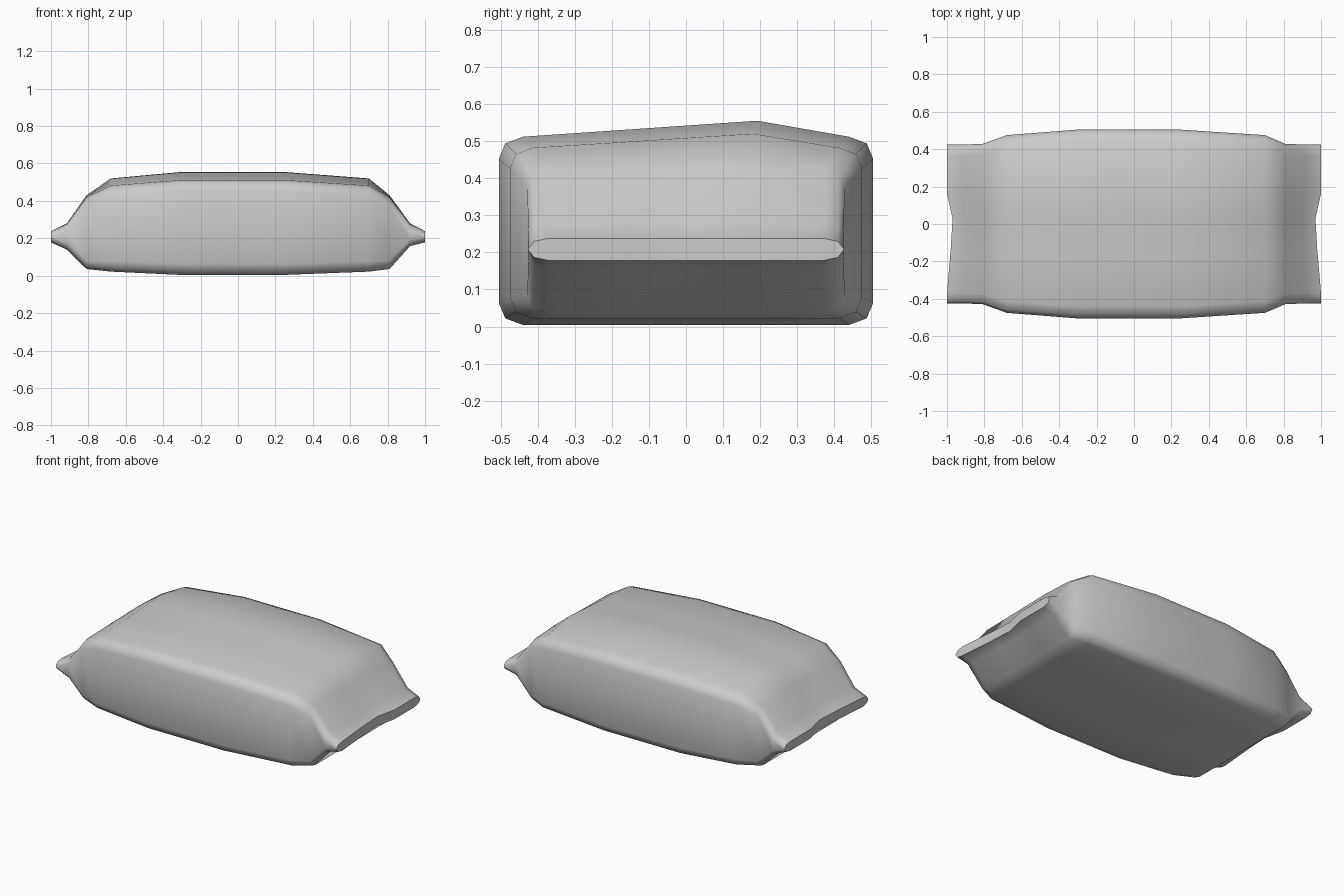
import bpy, bmesh

if "Cube" in bpy.data.objects:
    bpy.data.objects.remove(bpy.data.objects["Cube"])

# Stations along the bag: x, half width, bottom z, shoulder z, ridge z, corner radius, end crimp
STATIONS = [
    (-1.00, 0.425, 0.178, 0.238, 0.238, 0.028, 1.0),
    (-0.915, 0.425, 0.140, 0.277, 0.280, 0.035, 0.5),
    (-0.81, 0.428, 0.036, 0.420, 0.430, 0.045, 0),
    (-0.68, 0.475, 0.022, 0.482, 0.520, 0.055, 0),
    (-0.30, 0.505, 0.004, 0.512, 0.555, 0.060, 0),
    (0.24, 0.505, 0.004, 0.512, 0.555, 0.060, 0),
    (0.70, 0.475, 0.022, 0.482, 0.520, 0.055, 0),
    (0.81, 0.428, 0.036, 0.420, 0.430, 0.045, 0),
    (0.92, 0.425, 0.158, 0.277, 0.280, 0.035, 0.5),
    (1.00, 0.425, 0.178, 0.238, 0.238, 0.028, 1.0),
]
# Columns across the width (fraction of half width) and how far the seal dips inward there
COLUMNS = [(-0.87, 0), (-0.33, 0.020), (0.07, 0.030), (0.38, 0), (0.87, 0)]
RIDGE = 0.38


def section(x, w, zb, zs, zr, r, crimp):
    """Rounded cross-section with an off-centre ridge on top."""
    sign = 1 if x > 0 else -1

    def top(f):
        k = (f + 0.87) / (RIDGE + 0.87) if f <= RIDGE else (0.87 - f) / (0.87 - RIDGE)
        return zs + (zr - zs) * k

    bottom = [(x - sign * d * crimp, f * w, zb) for f, d in COLUMNS]
    upper = [(x - sign * d * crimp, f * w, top(f)) for f, d in reversed(COLUMNS)]

    def side(s):
        return [(x, s * 0.965 * w, zb + 0.3 * r), (x, s * w, zb + r),
                (x, s * w, zs - r), (x, s * 0.965 * w, zs - 0.3 * r)]

    return bottom + side(1) + upper + side(-1)[::-1]


# Filled bag lofted through the stations
bm = bmesh.new()
rings = [[bm.verts.new(p) for p in section(*s)] for s in STATIONS]
n = len(rings[0])
for a, b in zip(rings, rings[1:]):
    for i in range(n):
        j = (i + 1) % n
        bm.faces.new((a[i], a[j], b[j], b[i]))

# Thin seal faces at both ends
for ring in (rings[0], rings[-1]):
    for i in range(4):
        bm.faces.new((ring[i], ring[i + 1], ring[12 - i], ring[13 - i]))
    bm.faces.new(ring[4:10])
    bm.faces.new(ring[13:] + ring[:1])

bmesh.ops.recalc_face_normals(bm, faces=bm.faces)
mesh = bpy.data.meshes.new("filled_bag")
bm.to_mesh(mesh)
bm.free()
bag = bpy.data.objects.new("filled_bag", mesh)
bpy.context.collection.objects.link(bag)
bpy.context.view_layer.objects.active = bag
bag.select_set(True)
bpy.ops.object.shade_smooth_by_angle(angle=0.9)
